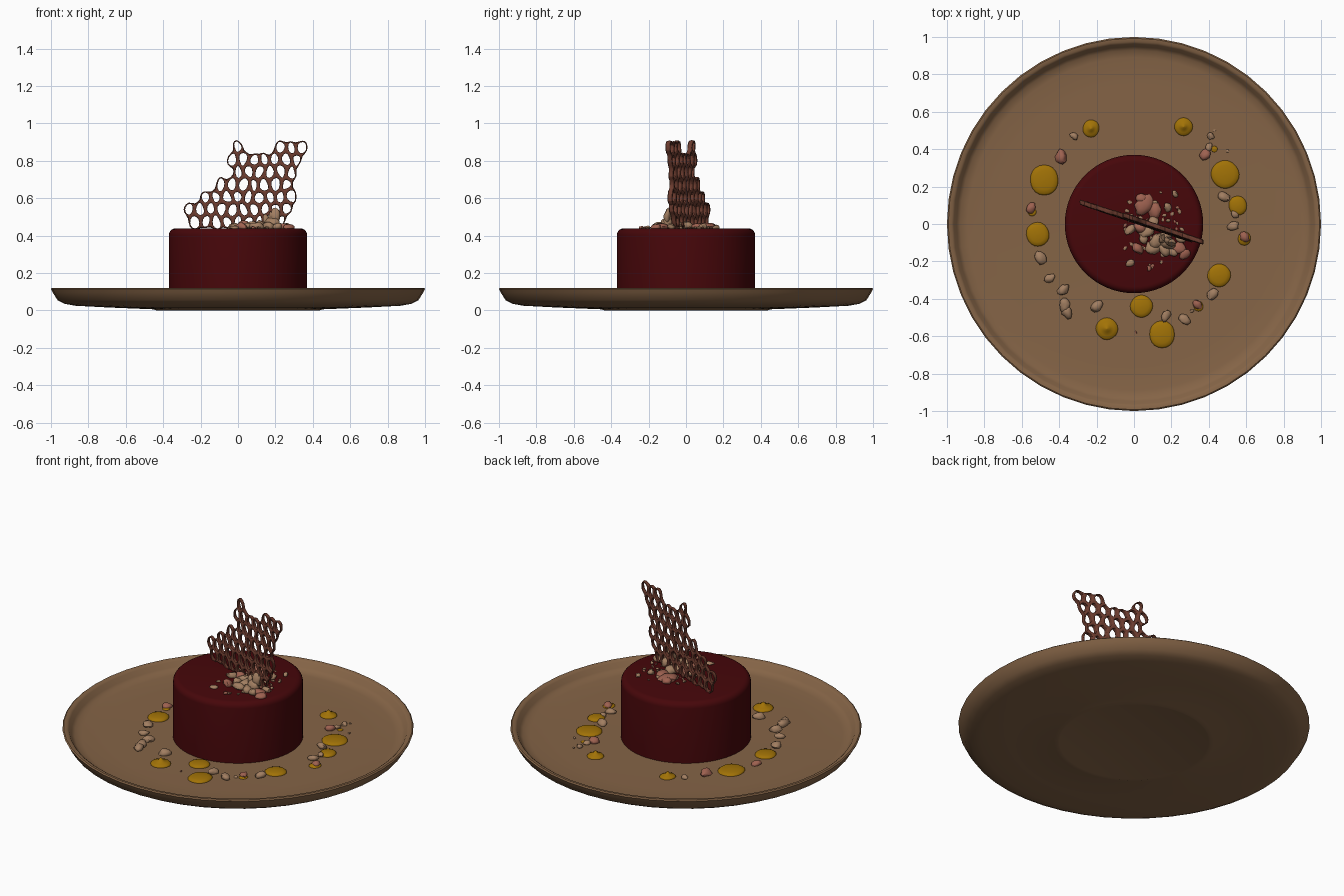
import bpy, bmesh, math, random
from mathutils import Vector, Matrix, noise

if "Cube" in bpy.data.objects:
    bpy.data.objects.remove(bpy.data.objects["Cube"])

random.seed(7)
FLOOR, CAKE_TOP = 0.06, 0.438


def material(name, rgb):
    m = bpy.data.materials.new(name)
    m.diffuse_color = (*rgb, 1)
    m.use_nodes = True
    m.node_tree.nodes["Principled BSDF"].inputs["Base Color"].default_value = m.diffuse_color
    return m


CLAY = material("brown stoneware", (0.235, 0.128, 0.062))
GLAZE = material("dark red glaze", (0.062, 0.002, 0.003))
TUILE = material("red brown tuile", (0.15, 0.045, 0.028))
GEL = material("yellow gel", (0.36, 0.17, 0.002))
TAN = material("tan crumb", (0.36, 0.21, 0.12))
PINK = material("pink crumb", (0.34, 0.12, 0.08))


def finish(bm, name, mats, smooth=None):
    me = bpy.data.meshes.new(name)
    bm.to_mesh(me)
    bm.free()
    ob = bpy.data.objects.new(name, me)
    bpy.context.collection.objects.link(ob)
    for m in mats:
        me.materials.append(m)
    if smooth:
        bpy.ops.object.select_all(action='DESELECT')
        ob.select_set(True)
        bpy.context.view_layer.objects.active = ob
        bpy.ops.object.shade_smooth_by_angle(angle=math.radians(smooth))
    return ob


def lathe(name, profile, steps, mat):
    bm = bmesh.new()
    vs = [bm.verts.new((r, 0, z)) for r, z in profile]
    es = [bm.edges.new(p) for p in zip(vs, vs[1:])]
    bmesh.ops.spin(bm, geom=vs + es, cent=(0, 0, 0), axis=(0, 0, 1),
                   angle=2 * math.pi, steps=steps, use_duplicate=False)
    bmesh.ops.remove_doubles(bm, verts=bm.verts, dist=1e-4)
    bmesh.ops.recalc_face_normals(bm, faces=bm.faces)
    return finish(bm, name, [mat], 40)


# Plate: shallow dish with an upturned rim and a foot
lathe("plate", [(0, 0.003), (0.425, 0.003), (0.435, 0), (0.455, 0.006), (0.7, 0.016),
                (0.87, 0.025), (0.93, 0.036), (0.965, 0.055), (0.99, 0.095), (1.0, 0.115),
                (0.993, 0.121), (0.975, 0.12), (0.964, 0.112), (0.948, 0.085),
                (0.93, 0.071), (0.89, 0.065), (0.75, 0.061), (0, FLOOR)], 48, CLAY)

# Cake: glazed cylinder with a soft top edge
b = 0.035
arc = [(0.37 - b + b * math.cos(a * math.pi / 10), CAKE_TOP - b + b * math.sin(a * math.pi / 10))
       for a in range(6)]
lathe("cake", [(0, FLOOR - 0.01), (0.37, FLOOR - 0.01)] + arc + [(0, CAKE_TOP)], 64, GLAZE)

# Tuile: upright lace sheet of irregular cells, cut to a jagged outline
OUT = [(-0.275, 0.50), (-0.24, 0.585), (-0.12, 0.67), (-0.045, 0.72), (-0.04, 0.90),
       (0.01, 0.90), (0.08, 0.85), (0.17, 0.85), (0.21, 0.90), (0.30, 0.90), (0.36, 0.87),
       (0.35, 0.79), (0.31, 0.70), (0.315, 0.58), (0.27, 0.435), (-0.1, 0.435), (-0.25, 0.465)]


def inside(x, z):
    hit = False
    for (x1, z1), (x2, z2) in zip(OUT, OUT[1:] + OUT[:1]):
        if (z1 > z) != (z2 > z) and x < (x2 - x1) * (z - z1) / (z2 - z1) + x1:
            hit = not hit
    return hit


bm = bmesh.new()
W, H = 0.057, 0.044
corners = {}


def corner(x, z):
    key = (round(x * 400), round(z * 400))
    for k in ((key[0] + i, key[1] + j) for i in (-1, 0, 1) for j in (-1, 0, 1)):
        if k in corners:
            return corners[k]
    jx, jz = random.uniform(-.009, .009), random.uniform(-.010, .010)
    corners[key] = bm.verts.new((x + jx, 0, z + jz))
    return corners[key]


for row in range(10):
    for col in range(-6, 8):
        cx, cz = col * W + (row % 2) * W / 2, 0.475 + row * H * 1.5
        if inside(cx, cz):
            bm.faces.new([corner(cx + W / 2 * sx, cz + H * sz) for sx, sz in
                          ((0, -1), (1, -.5), (1, .5), (0, 1), (-1, .5), (-1, -.5))])
# widen each cell into a strand frame and remove its middle
bm.normal_update()
cells = list(bm.faces)
bmesh.ops.inset_individual(bm, faces=cells, thickness=0.0095)
bmesh.ops.delete(bm, geom=cells, context='FACES_ONLY')
# give the sheet a front and a back, then close the rims of the holes
rims = [tuple(e.verts) for e in bm.edges if len(e.link_faces) == 1]
strips = [tuple(f.verts) for f in bm.faces]
back = {v: bm.verts.new((v.co.x, 0.015, v.co.z)) for v in list(bm.verts)}
for v in back:
    v.co.y = -0.015
for f in strips:
    bm.faces.new([back[v] for v in reversed(f)])
for p, q in rims:
    bm.faces.new((p, q, back[q], back[p]))
for v in bm.verts:
    v.co.y += 0.024 - 0.34 * v.co.x + 0.005 * math.sin(9 * v.co.z)
bmesh.ops.recalc_face_normals(bm, faces=bm.faces)
tuile = finish(bm, "tuile", [TUILE], 60)
d = tuile.modifiers.new("rounding", 'SUBSURF')
d.levels = d.render_levels = 1


# Crumbs: irregular chunks collected in one object
def chunk(bm, pos, size, mat):
    seed = Vector((random.random(), random.random(), random.random())) * 50
    rot = Matrix.Rotation(random.uniform(0, 6.28), 4, 'Z') @ Matrix.Rotation(random.uniform(-.3, .3), 4, 'X')
    vs = bmesh.ops.create_icosphere(bm, subdivisions=2 if max(size) > 0.016 else 1, radius=1)['verts']
    for v in vs:
        p = v.co * (1 + 0.4 * noise.noise(v.co * 1.1 + seed))
        v.co = rot @ Vector((p.x * size[0], p.y * size[1], p.z * size[2])) + Vector(pos)
    for f in {f for v in vs for f in v.link_faces}:
        f.material_index = mat


bm = bmesh.new()
# main pile beside the tuile foot
for x, y, r, h, m in [(.17, -.06, .04, .03, 0), (.12, -.09, .045, .03, 0), (.18, -.10, .045, .04, 0),
                      (.07, -.04, .042, .025, 0), (.02, -.13, .035, .02, 1), (.16, -.14, .035, .025, 0),
                      (.10, -.13, .045, .02, 0), (.24, -.13, .04, .02, 1), (.25, -.08, .028, .02, 0),
                      (.05, .10, .055, .022, 1), (.04, .14, .03, .02, 1), (.11, .07, .045, .018, 1),
                      (.18, .09, .025, .018, 0), (.10, .01, .038, .025, 0), (.03, -.02, .038, .025, 1),
                      (.27, -.16, .035, .015, 1), (.21, -.15, .03, .02, 0), (-.02, -.03, .03, .02, 0),
                      (.05, -.08, .03, .02, 0), (.22, .16, .02, .012, 0), (-.02, -.21, .025, .01, 0)]:
    chunk(bm, (x, y, CAKE_TOP + h * .5), (r, r * .75, h), m)
# tall shards leaning on the tuile
for x, y, z in [(.18, -.09, .485), (.20, -.10, .505), (.15, -.08, .475)]:
    chunk(bm, (x, y, z), (.026, .018, .042), 0)
# fine scatter
for i in range(55):
    a, r = random.uniform(0, 6.28), math.sqrt(random.random())
    q = random.uniform(.004, .012)
    chunk(bm, (.10 + .18 * r * math.cos(a), -.03 + .21 * r * math.sin(a), CAKE_TOP + q * .4),
          (q * 1.4, q, q * .7), int(i % 3 == 0))
finish(bm, "cake_crumbs", [TAN, PINK], 50)

bm = bmesh.new()
for x, y, r, m in [(-.39, .36, .032, 1), (-.32, .47, .02, 0), (.38, .37, .028, 1), (.41, .47, .018, 0),
                   (-.55, .085, .025, 1), (-.50, -.18, .03, 0), (-.45, -.29, .025, 0), (-.38, -.35, .03, 0),
                   (-.37, -.43, .033, 0), (-.36, -.47, .03, 0), (-.20, -.44, .03, 0), (.17, -.49, .027, 0),
                   (.27, -.51, .028, 0), (.34, -.43, .024, 1), (.42, -.375, .03, 0), (.48, .145, .028, 0),
                   (.53, -.01, .025, 0), (.59, -.07, .026, 1), (.54, .05, .02, 0), (.40, .41, .02, 0),
                   (.31, -.465, .012, 0), (.01, -.58, .007, 1), (.50, .39, .01, 0), (.43, .50, .008, 0)]:
    r *= 1.2
    chunk(bm, (x, y, FLOOR + r * .3), (r, r * .75, r * .6), m)
finish(bm, "plate_crumbs", [TAN, PINK], 50)

# Gel dots: low domes, some with a pulled peak
bm = bmesh.new()
for x, y, r, peak in [(-.23, .51, .045, 1), (.265, .52, .047, 1), (-.48, .235, .078, 0), (.487, .265, .073, 0),
                      (.555, .098, .05, 0), (-.515, -.055, .062, 0), (.455, -.275, .06, 0), (.04, -.44, .058, 0),
                      (-.145, -.56, .057, 1), (.15, -.59, .07, 0), (.59, -.078, .035, 1), (-.545, .065, .022, 0),
                      (.43, .40, .016, 0), (.345, -.44, .026, 1)]:
    rings = [(1, -.01), (1.0, .08), (.9, .2), (.65, .3), (.3, .34 + .12 * peak), (.08, .36 + .4 * peak)]
    prev = None
    for f, z in rings:
        ring = [bm.verts.new((x + r * f * math.cos(a) * (1 + .05 * math.sin(2 * a + x * 30)),
                              y + r * f * math.sin(a) * 1.04, FLOOR + z * min(r, .05)))
                for a in (k * math.pi / 10 for k in range(20))]
        if prev:
            for k in range(20):
                bm.faces.new((prev[k - 1], prev[k], ring[k], ring[k - 1]))
        prev = ring
    bm.faces.new(prev)
finish(bm, "gel_dots", [GEL], 60)
